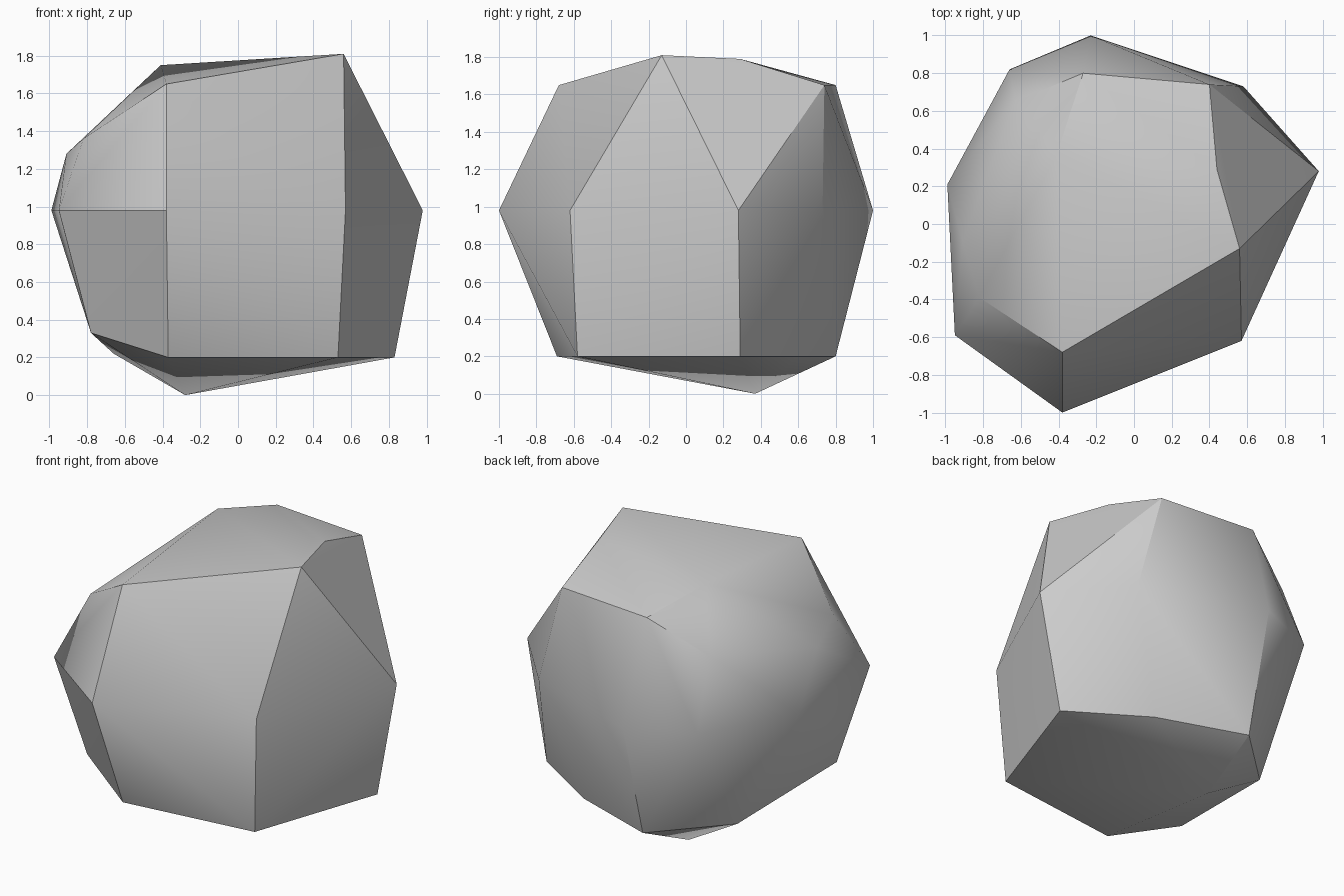
import bpy
import bmesh
import math

# Remove the default cube if the scene has one
default_cube = bpy.data.objects.get("Cube")
if default_cube:
    bpy.data.objects.remove(default_cube, do_unlink=True)


def make_material(name, value):
    """One flat grey material, shown in the viewport and in a render."""
    material = bpy.data.materials.new(name)
    material.use_nodes = True
    colour = (value, value, value, 1)
    material.diffuse_color = colour
    shader = next(n for n in material.node_tree.nodes if n.type == "BSDF_PRINCIPLED")
    shader.inputs["Base Color"].default_value = colour
    shader.inputs["Roughness"].default_value = 0.9
    return material


def level(height, corners):
    """Corners of the boulder that share one height."""
    return [(x, y, height) for x, y in corners]


# Boulder corners, from the foot to the crown
foot = [(-.28, .37, 0)]
lower_rim = level(.2, [(-.37, -.69), (.53, -.58), (.83, .29), (.34, .6), (-.24, .8)])
lower_rim += [(-.66, .4, .22), (-.78, -.48, .33)]
girth = level(.98, [(-.38, -1), (.57, -.62), (.98, .28), (.58, .73),
                    (-.23, 1), (-.66, .82), (-.99, .21), (-.95, -.59)])
shoulder = level(1.65, [(-.38, -.68), (.4, .74), (-.27, .8)])
shoulder += [(-.63, .65, 1.43), (-.91, -.09, 1.28), (-.82, -.39, 1.36)]
crown = [(.56, -.13, 1.81), (.44, .29, 1.79), (-.41, .37, 1.75)]

# Wrap the corners in a faceted skin
bm = bmesh.new()
for corner in foot + lower_rim + girth + shoulder + crown:
    bm.verts.new(corner)
bmesh.ops.convex_hull(bm, input=bm.verts[:])
bmesh.ops.recalc_face_normals(bm, faces=bm.faces[:])
mesh = bpy.data.meshes.new("boulder")
bm.to_mesh(mesh)
bm.free()

boulder = bpy.data.objects.new("boulder", mesh)
bpy.context.collection.objects.link(boulder)
mesh.materials.append(make_material("stone_grey", .6))

# Soft facets with crisp main ridges
bpy.ops.object.select_all(action="DESELECT")
boulder.select_set(True)
bpy.context.view_layer.objects.active = boulder
bpy.ops.object.shade_smooth_by_angle(angle=math.radians(30))
